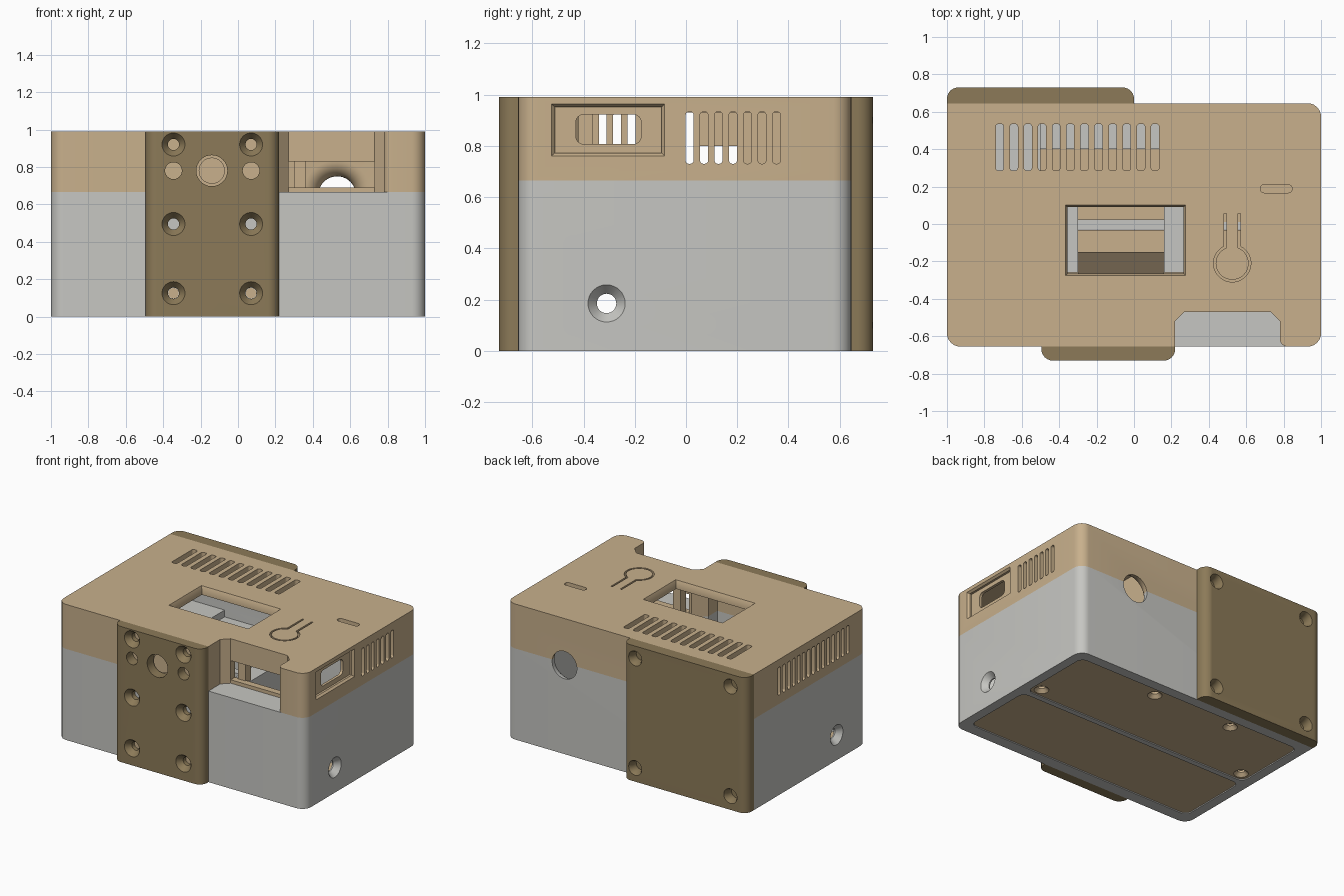
import bpy, bmesh, math
from mathutils import Vector

if "Cube" in bpy.data.objects:
    bpy.data.objects.remove(bpy.data.objects["Cube"])


def material(name, rgb):
    m = bpy.data.materials.new(name)
    m.diffuse_color = (*rgb, 1)
    m.use_nodes = True
    m.node_tree.nodes["Principled BSDF"].inputs["Base Color"].default_value = m.diffuse_color
    return m


TAN = material("tan", (0.578, 0.434, 0.262))
GREY = material("light grey", (0.565, 0.565, 0.539))
BROWN = material("dark brown", (0.262, 0.195, 0.098))


# ---------- outlines ----------
def rounded(points, n=6):
    """Polygon with a fillet radius at each (x, y, r) corner."""
    out = []
    for i, (x, y, r) in enumerate(points):
        p = Vector((x, y))
        if r == 0:
            out.append((x, y))
            continue
        d1 = (Vector(points[i - 1][:2]) - p).normalized()
        d2 = (Vector(points[(i + 1) % len(points)][:2]) - p).normalized()
        half = d1.angle(d2) / 2
        c = p + (d1 + d2).normalized() * (r / math.sin(half))
        a, b = p + d1 * (r / math.tan(half)) - c, p + d2 * (r / math.tan(half)) - c
        for k in range(n + 1):
            out.append(tuple(c + a.lerp(b, k / n).normalized() * r))
    return out


def rect(x0, x1, y0, y1, r=0):
    return rounded([(x0, y0, r), (x1, y0, r), (x1, y1, r), (x0, y1, r)])


def circle(x, y, r, n=32):
    return [(x + r * math.cos(2 * math.pi * k / n), y + r * math.sin(2 * math.pi * k / n))
            for k in range(n)]


# ---------- solids ----------
def loft(name, axis, sections, mat=None):
    """Solid through (height, outline) sections along an axis."""
    place = {"x": lambda a, b, h: (h, a, b), "y": lambda a, b, h: (a, h, b),
             "z": lambda a, b, h: (a, b, h)}[axis]
    bm = bmesh.new()
    rings = [[bm.verts.new(place(a, b, h)) for a, b in pts] for h, pts in sections]
    for lo, hi in zip(rings, rings[1:]):
        for i in range(len(lo)):
            j = (i + 1) % len(lo)
            bm.faces.new((lo[i], lo[j], hi[j], hi[i]))
    bm.faces.new(rings[0])
    bm.faces.new(rings[-1])
    bmesh.ops.recalc_face_normals(bm, faces=bm.faces)
    me = bpy.data.meshes.new(name)
    bm.to_mesh(me)
    bm.free()
    ob = bpy.data.objects.new(name, me)
    bpy.context.collection.objects.link(ob)
    if mat:
        me.materials.append(mat)
    return ob


def prism(name, axis, outline, lo, hi, mat=None):
    return loft(name, axis, [(lo, outline), (hi, outline)], mat)


def cut(ob, cutters):
    """Subtract all cutters, then remove them."""
    for c in cutters:
        m = ob.modifiers.new("cut", "BOOLEAN")
        m.operation, m.solver, m.object = "DIFFERENCE", "EXACT", c
    deps = bpy.context.evaluated_depsgraph_get()
    me = bpy.data.meshes.new_from_object(ob.evaluated_get(deps))
    ob.modifiers.clear()
    ob.data = me
    for c in cutters:
        bpy.data.objects.remove(c)


def hole(axis, u, v, h0, h1, h2, r0, r1):
    """Countersunk hole cutter: cone from h0 to h1, then straight to h2."""
    return loft("hole", axis, [(h0, circle(u, v, r0)), (h1, circle(u, v, r1)),
                               (h2, circle(u, v, r1))])


def cable_funnel():
    """Flared cable opening through the back wall."""
    secs = [(0.67, circle(0.53, 0.65, 0.185, 40))]
    for k in range(9):
        a = math.pi / 2 * k / 8
        secs.append((0.645 - 0.085 * math.sin(a),
                     circle(0.53, 0.65, 0.1 + 0.085 * (1 - math.cos(a)), 40)))
    secs.append((0.5, circle(0.53, 0.65, 0.1, 40)))
    return loft("funnel", "y", secs)


SEAM, TOP = 0.665, 0.99
CAVITY = [(-.95, -.605), (.17, -.605), (.17, -.5), (.25, -.42), (.75, -.42), (.83, -.5),
          (.83, -.605), (.95, -.605), (.95, .56), (-.95, .56)]

# ---------- base box ----------
base = prism("base_box", "z", rounded([(-1, -.655, .07), (1, -.655, .07), (1, .645, .07),
                                       (-1, .645, 0)]), 0, SEAM, GREY)
panels = [(-.57, -.03), (.01, .57)]
cutters = [prism("cavity", "z", CAVITY, 0.05, 0.8), cable_funnel()]
for y0, y1 in panels:
    cutters.append(prism("aperture", "z", rect(-.93, .93, y0, y1, .05), -0.1, 0.055))
for s in (-1, 1):
    cutters.append(hole("x", -.31, .185, s * 1.005, s * .96, s * .9, .077, .038))
cut(base, cutters)

# ---------- bottom panels with screw holes ----------
screws = [[], [(.86, .075), (.24, .5), (-.41, .5), (-.86, .075)]]
for (y0, y1), spots, name in zip(panels, screws, ("front_bottom_panel", "rear_bottom_panel")):
    panel = prism(name, "z", rect(-.928, .928, y0 + .002, y1 - .002, .05), 0.006, 0.055, TAN)
    cut(panel, [hole("z", x, y, 0, .03, .045, .055, .025) for x, y in spots])

# ---------- lid ----------
lid = prism("lid", "z", rounded([
    (-1, -.655, .07), (.22, -.655, 0), (.22, -.52, 0), (.27, -.47, 0), (.73, -.47, 0),
    (.78, -.52, 0), (.78, -.655, .04), (1, -.655, .07), (1, .645, .07), (-1, .645, 0)]),
    SEAM, TOP, TAN)
cutters = [prism("cavity", "z", CAVITY, 0.5, 0.93), cable_funnel(),
           prism("front_window", "y", rect(.27, .73, .69, .83), -.5, -.38)]
# screen opening with bevelled lip
cutters.append(loft("screen", "z", [(1.0, rect(-.37, .28, -.28, .105)),
                                    (.965, rect(-.355, .265, -.265, .09)),
                                    (.85, rect(-.355, .265, -.265, .09))]))
# top vents and small slot
for i in range(12):
    x = -.718 + i * .0755
    cutters.append(prism("vent", "z", rect(x - .021, x + .021, .285, .535, .015), .88, 1.1))
cutters.append(prism("slot", "z", rect(.675, .845, .167, .21, .02), .88, 1.1))


# flexible push button outline
def keyhole(w, r):
    a0 = math.asin(w / r)
    arc = [math.pi / 2 + a0 + (2 * math.pi - 2 * a0) * k / 32 for k in range(33)]
    return ([(.525 - w, .055)] + [(.525 + r * math.cos(a), -.21 + r * math.sin(a)) for a in arc]
            + [(.525 + w, .055)])


cutters.append(prism("button_gap", "z", keyhole(.044, .1) + keyhole(.031, .088)[::-1], .88, 1.1))
# side vents: a short row on the right, a long row on the left
for i in range(15):
    y = .353 - i * .0565
    shape = rect(y - .0155, y + .0155, .73, .933, .013)
    if i < 7:
        cutters.append(prism("vent", "x", shape, .9, 1.1))
    cutters.append(prism("vent", "x", shape, -1.1, -.9))
# port recess and port
cutters.append(loft("recess", "x", [(1.005, rect(-.53, -.08, .757, .967)),
                                    (.985, rect(-.512, -.095, .772, .952)),
                                    (.97, rect(-.512, -.095, .772, .952))]))
cutters.append(prism("port", "x", rect(-.43, -.175, .807, .922, .03), .9, 1.1))
cut(lid, cutters)

# ---------- front plate ----------
front = prism("front_plate", "z", rounded([(-.495, -.73, .06), (.22, -.73, .06),
                                           (.22, -.655, 0), (-.495, -.655, 0)]), 0, TOP, BROWN)
cutters = [hole("y", -.14, .78, -.74, -.7, -.6, .083, .083)]
for x in (-.345, .07):
    cutters += [hole("y", x, z, -.732, -.69, -.6, .063, .03) for z in (.125, .495, .92)]
    cutters.append(hole("y", x, .78, -.74, -.7, -.6, .045, .045))
    prism("front_screw", "y", circle(x, .125, .028), -.662, -.654, TAN)
cut(front, cutters)
# slotted round fastener
knob = prism("round_fastener", "y", circle(-.14, .78, .07), -.675, -.65, TAN)

# ---------- back plate ----------
back = prism("back_plate", "z", rounded([(-1, .645, 0), (0, .645, 0), (0, .73, .06),
                                         (-1, .73, .06)]), 0, TOP, BROWN)
cut(back, [hole("y", x, z, .735, .70, .66, .056, .04)
           for x in (-.1, -.87) for z in (.1, .9)])

# ---------- interior ----------
prism("left_rib", "z", rect(-.365, -.3, -.26, .1), .05, .6, GREY)
prism("right_rib", "z", rect(.16, .28, -.26, .1), .05, .6, GREY)
prism("cross_bar", "z", rect(-.3, .16, -.03, .025), .05, .5, GREY)
prism("corner_block", "z", rect(-.95, -.5, .28, .56), .05, .6, GREY)
prism("rear_ledge", "z", rect(-.5, .2, .4, .56), .05, .55, GREY)
prism("inner_ramp", "x", [(-.15, .42), (-.15, .45), (-.28, .34), (-.28, .31)], -.3, .16, TAN)
prism("rear_baffle", "z", rect(.3, .34, .22, .56), .67, .94, TAN)
prism("upper_baffle", "z", rect(.3, .34, .05, .22), .8, .94, TAN)
prism("port_post", "z", rect(.3, .36, -.43, -.365), .67, .94, TAN)

# ---------- shading ----------
for ob in bpy.context.scene.objects:
    ob.select_set(True)
    bpy.context.view_layer.objects.active = ob
bpy.ops.object.shade_smooth_by_angle(angle=math.radians(30))
